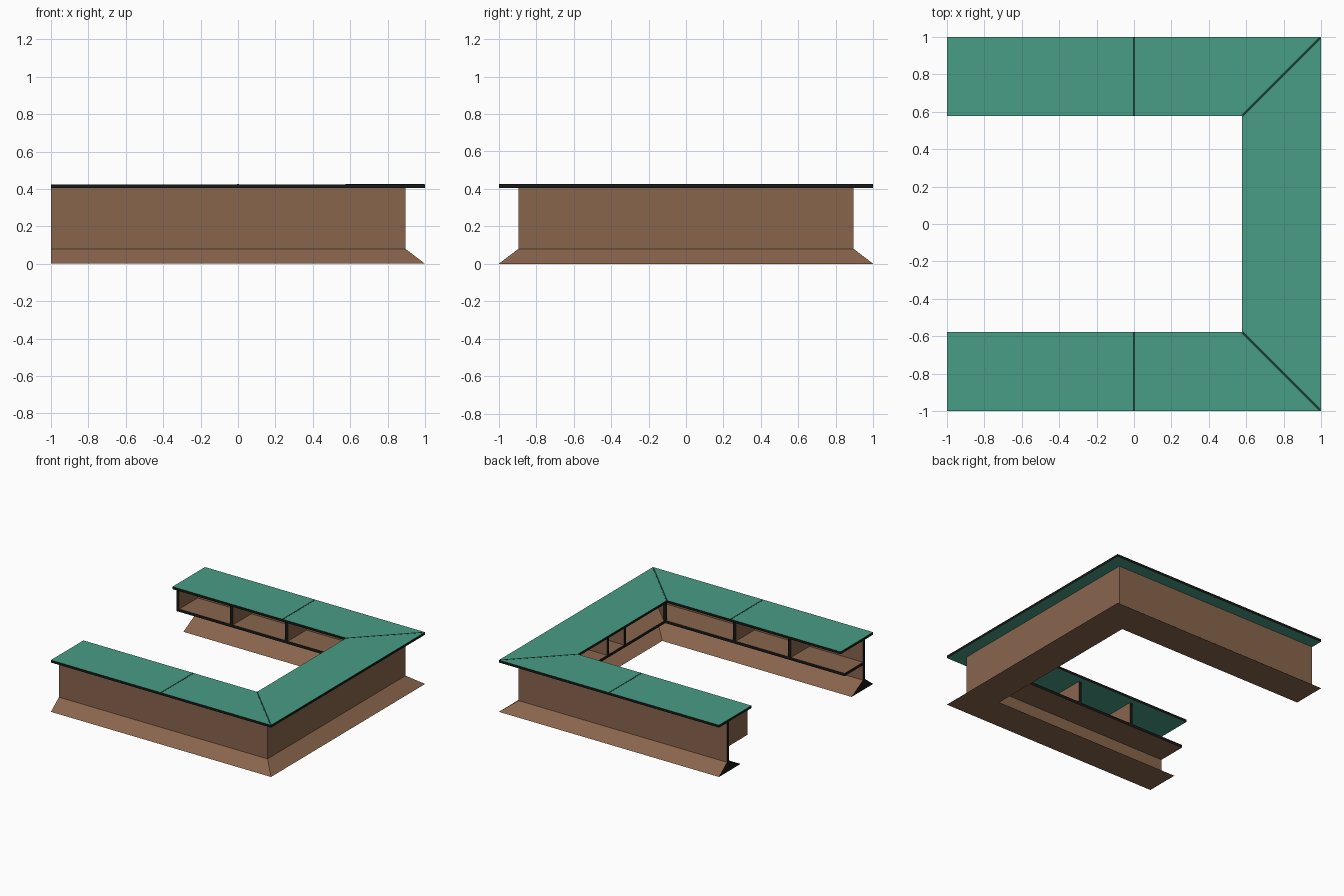
import bpy, bmesh
from mathutils import Vector

if "Cube" in bpy.data.objects:
    bpy.data.objects.remove(bpy.data.objects["Cube"])


def material(name, color):
    m = bpy.data.materials.new(name)
    m.diffuse_color = (*color, 1)
    m.use_nodes = True
    m.node_tree.nodes["Principled BSDF"].inputs["Base Color"].default_value = m.diffuse_color
    return m


GREEN = material("green_laminate", (0.065, 0.34, 0.235))
BROWN = material("brown_wood", (0.25, 0.13, 0.073))
BLACK = material("black_trim", (0.009, 0.009, 0.008))
SEAM = material("dark_green_seam", (0.012, 0.05, 0.036))


def finish(name, bm, mats):
    bmesh.ops.recalc_face_normals(bm, faces=bm.faces[:])
    me = bpy.data.meshes.new(name)
    bm.to_mesh(me)
    bm.free()
    for m in mats:
        me.materials.append(m)
    ob = bpy.data.objects.new(name, me)
    bpy.context.collection.objects.link(ob)
    return ob


def u_sweep(name, profile, face_mat, trim=(), back_end=-1.0):
    """Sweep a (inset, z) profile round the U with mitred corners.
    Profile edges listed in trim, and both ends, get black trim."""
    bm = bmesh.new()
    rings = [[], [], [], [], [], []]
    for d, z in profile:
        path = [(-1, d - 1), (0, d - 1), (1 - d, d - 1),
                (1 - d, 1 - d), (0, 1 - d), (back_end, 1 - d)]
        for ring, (x, y) in zip(rings, path):
            ring.append(bm.verts.new((x, y, z)))
    n = len(profile)
    for a, b in zip(rings, rings[1:]):
        for i in range(n):
            j = (i + 1) % n
            f = bm.faces.new((a[i], a[j], b[j], b[i]))
            f.material_index = 1 if i in trim else 0
    for ring in (rings[0], rings[-1]):
        bm.faces.new(ring).material_index = 1
    return finish(name, bm, [face_mat, BLACK])


def panel(name, inner, outer, z0, z1, thick, mats):
    """Upright board from inner to outer (xy); its inner edge uses mats[1]."""
    a, b = Vector(inner), Vector(outer)
    d = (b - a).normalized()
    s = Vector((-d.y, d.x)) * thick / 2
    bm = bmesh.new()
    lo, hi = [[bm.verts.new((p.x, p.y, z)) for p in (a - s, a + s, b + s, b - s)]
              for z in (z0, z1)]
    bm.faces.new(lo)
    bm.faces.new(hi)
    for i in range(4):
        j = (i + 1) % 4
        f = bm.faces.new((lo[i], lo[j], hi[j], hi[i]))
        f.material_index = 1 if i == 0 else 0
    return finish(name, bm, mats)


# Flared plinth, wall, shelf and worktop
u_sweep("plinth", [(0, 0), (0.28, 0), (0.13, 0.08), (0.105, 0.08)], BROWN)
u_sweep("outer_wall", [(0.105, 0.08), (0.13, 0.08), (0.13, 0.405), (0.105, 0.405)], BROWN)
u_sweep("shelf", [(0.13, 0.205), (0.37, 0.205), (0.37, 0.228), (0.13, 0.228)],
        BROWN, trim=(1,), back_end=-0.977)
u_sweep("worktop", [(0, 0.405), (0.422, 0.405), (0.422, 0.425), (0, 0.425)],
        GREEN, trim=(1, 3))

# Dividers between shelf and worktop, edged in black
T, IN, OUT = 0.025, 0.63, 0.87
wood = [BROWN, BLACK]
for side, label in ((-1, "front"), (1, "back")):
    for k, x in enumerate((-0.5, 0.0)):
        panel(f"{label}_divider_{k + 1}", (x, side * IN), (x, side * OUT), 0.228, 0.405, T, wood)
    panel(f"{label}_corner_divider", (IN, side * IN), (OUT, side * OUT), 0.228, 0.405, T, wood)
    panel(f"{label}_side_divider", (IN, side * 0.11), (OUT, side * 0.11), 0.228, 0.405, T, wood)
panel("back_end_panel", (-1 + T / 2, IN), (-1 + T / 2, OUT), 0.205, 0.405, T, wood)

# Dark joints on the worktop: straight and mitred
for side, label in ((-1, "front"), (1, "back")):
    panel(f"{label}_straight_seam", (0, side * 0.578), (0, side), 0.42, 0.426, 0.012, [SEAM, SEAM])
    panel(f"{label}_mitre_seam", (0.58, side * 0.58), (0.994, side * 0.994),
          0.42, 0.426, 0.012, [SEAM, SEAM])
